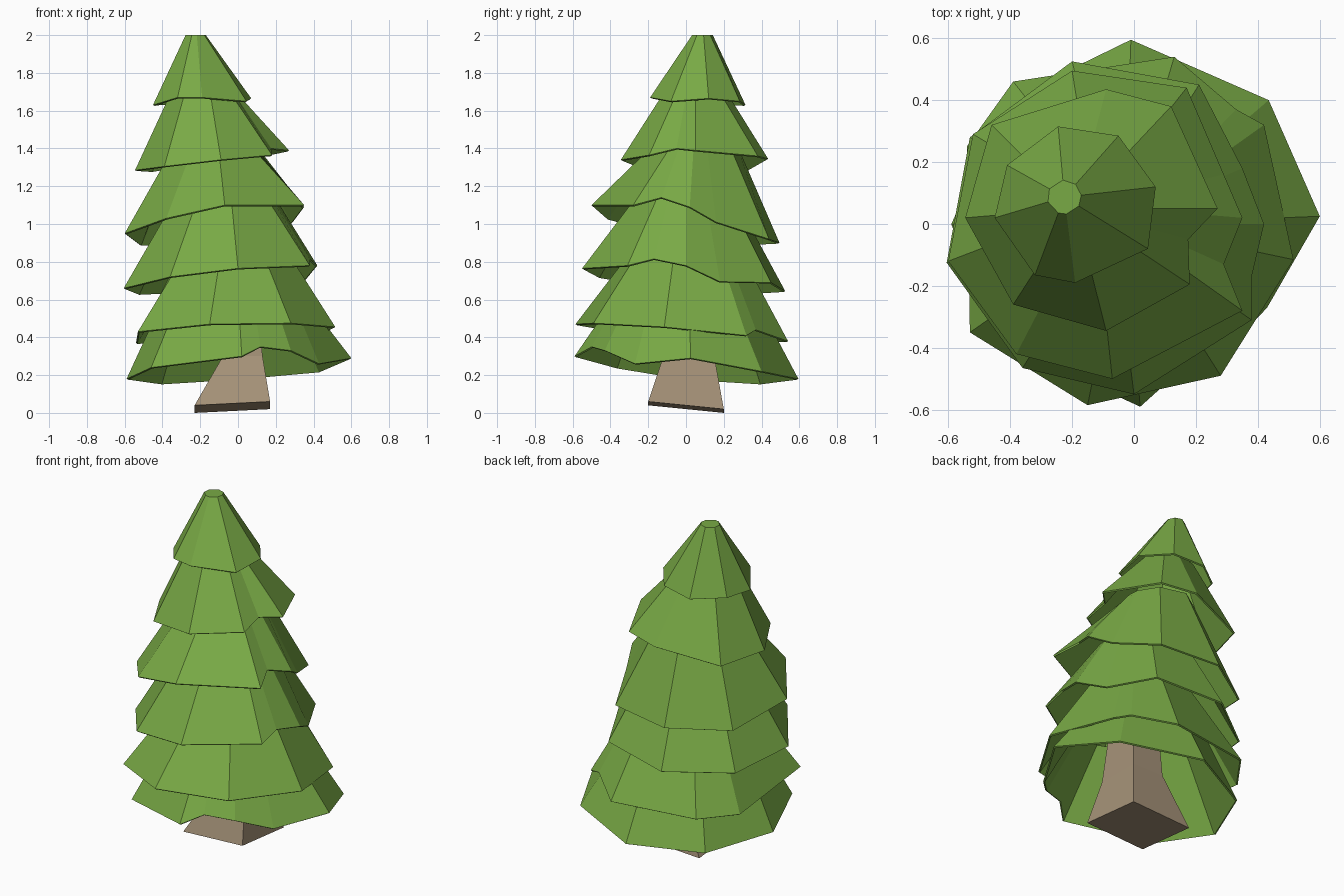
import bpy, bmesh
from math import atan2, cos, sin
from mathutils import Vector


def material(name, color):
    m = bpy.data.materials.new(name)
    m.diffuse_color = (*color, 1)
    return m


GREEN = material("needles", (0.19, 0.40, 0.06))
BROWN = material("bark", (0.38, 0.29, 0.19))


def loft(name, rings, mat, cap_bottom, cap_top):
    """Join rings of equal point count (bottom to top) with flat quads."""
    bm = bmesh.new()
    loops = [[bm.verts.new(p) for p in ring] for ring in rings]
    n = len(loops[0])
    for a, b in zip(loops, loops[1:]):
        for i in range(n):
            j = (i + 1) % n
            bm.faces.new((a[i], a[j], b[j], b[i]))
    if cap_bottom:
        bm.faces.new(loops[0][::-1])
    if cap_top:
        bm.faces.new(loops[-1])
    me = bpy.data.meshes.new(name)
    bm.to_mesh(me)
    bm.free()
    me.materials.append(mat)
    ob = bpy.data.objects.new(name, me)
    bpy.context.collection.objects.link(ob)
    return ob


def tier(name, rim, center, radius, cap=False):
    """Hollow skirt from an uneven rim up to a small round collar."""
    c = Vector(center)
    collar = []
    for x, y, z in rim:
        a = atan2(y - c.y, x - c.x)
        collar.append((c.x + radius * cos(a), c.y + radius * sin(a), c.z))
    ob = loft(name, [rim, collar], GREEN, False, cap)
    mod = ob.modifiers.new("thickness", "SOLIDIFY")
    mod.thickness = 0.01
    mod.offset = -1


# Branch skirts, lowest first; rims run counter-clockwise seen from above
tier("branch_tier_1", [
    (0.02, -0.59, 0.30), (0.12, -0.5, 0.35), (0.28, -0.43, 0.33),
    (0.43, -0.27, 0.26), (0.60, 0.025, 0.29), (0.435, 0.40, 0.22),
    (-0.01, 0.595, 0.18), (-0.41, 0.40, 0.155), (-0.59, 0.0, 0.18),
    (-0.46, -0.37, 0.24)], (-0.03, 0, 0.68), 0.33)
tier("branch_tier_2", [
    (-0.15, -0.585, 0.47), (0.28, -0.49, 0.475), (0.515, -0.115, 0.455),
    (0.42, 0.32, 0.41), (0.33, 0.37, 0.44), (0.13, 0.54, 0.38),
    (-0.39, 0.46, 0.38), (-0.54, 0.25, 0.37), (-0.53, -0.35, 0.43)],
    (-0.03, 0, 0.85), 0.30)
tier("branch_tier_3", [
    (0.0, -0.55, 0.765), (0.38, -0.31, 0.78), (0.38, -0.17, 0.815),
    (0.42, 0.0, 0.78), (0.35, 0.18, 0.695), (0.21, 0.45, 0.69),
    (-0.2, 0.525, 0.645), (-0.53, 0.28, 0.63), (-0.605, -0.125, 0.66),
    (-0.36, -0.465, 0.72)], (-0.07, 0, 1.15), 0.26)
tier("branch_tier_4", [
    (-0.07, -0.5, 1.10), (0.35, -0.28, 1.10), (0.29, -0.13, 1.14),
    (0.35, 0.02, 1.09), (0.29, 0.16, 1.01), (0.17, 0.44, 0.92),
    (-0.2, 0.495, 0.90), (-0.52, 0.29, 0.89), (-0.6, -0.12, 0.95),
    (-0.38, -0.42, 1.03)], (-0.13, 0.06, 1.45), 0.20)
tier("branch_tier_5", [
    (-0.09, -0.345, 1.34), (0.18, -0.195, 1.365), (0.175, -0.05, 1.40),
    (0.27, 0.05, 1.39), (0.12, 0.38, 1.36), (-0.09, 0.435, 1.345),
    (-0.46, 0.32, 1.28), (-0.545, 0.02, 1.285), (-0.39, -0.26, 1.305)],
    (-0.19, 0.05, 1.73), 0.15)
tier("branch_tier_6", [
    (-0.19, -0.19, 1.67), (0.045, -0.08, 1.65), (0.07, 0.12, 1.665),
    (-0.05, 0.285, 1.65), (-0.245, 0.315, 1.63), (-0.41, 0.19, 1.635),
    (-0.45, 0.02, 1.63), (-0.32, -0.165, 1.67)],
    (-0.225, 0.087, 2.0), 0.055, cap=True)


# Flared square trunk with a tilted foot
def square(x0, x1, y0, y1, z):
    return [(x0, y0, z), (x1, y0, z), (x1, y1, z), (x0, y1, z)]


foot = [(-0.23, -0.2, 0.04), (0.17, -0.2, 0.06),
        (0.17, 0.2, 0.02), (-0.23, 0.2, 0.0)]
loft("trunk", [foot, square(-0.08, 0.13, -0.12, 0.15, 0.30),
               square(-0.08, 0.09, -0.08, 0.10, 0.75)], BROWN, True, True)
